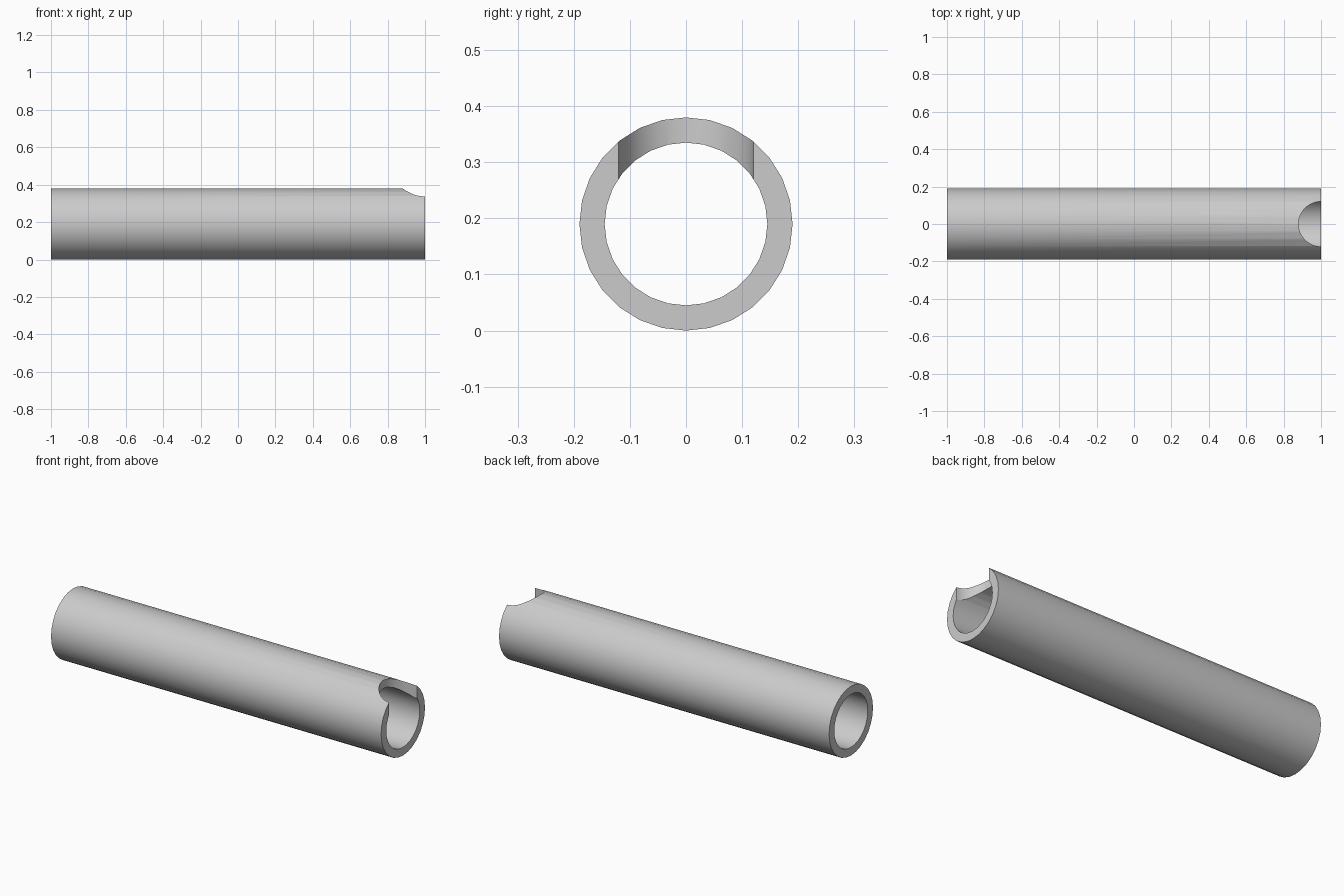
import bpy, bmesh, math
from mathutils import Vector

if "Cube" in bpy.data.objects:
    bpy.data.objects.remove(bpy.data.objects["Cube"], do_unlink=True)

OUTER, INNER, HALF = 0.19, 0.145, 1.0
SIDES = 28
NOTCH = 0.12

# Plain grey material
grey = bpy.data.materials.new("plain grey")
grey.use_nodes = True
colour = (0.6, 0.6, 0.6, 1)
grey.diffuse_color = colour
grey.node_tree.nodes["Principled BSDF"].inputs["Base Color"].default_value = colour

# Tube: a rectangular wall section spun around the x axis
bm = bmesh.new()
section = [(-HALF, INNER), (HALF, INNER), (HALF, OUTER), (-HALF, OUTER)]
verts = [bm.verts.new((x, 0, r)) for x, r in section]
edges = [bm.edges.new((verts[i], verts[(i + 1) % 4])) for i in range(4)]
bmesh.ops.spin(bm, geom=verts + edges, cent=(0, 0, 0), axis=(1, 0, 0),
               angle=math.tau, steps=SIDES)
bmesh.ops.remove_doubles(bm, verts=bm.verts, dist=0.0001)
bmesh.ops.recalc_face_normals(bm, faces=bm.faces)
bmesh.ops.translate(bm, verts=bm.verts, vec=Vector((0, 0, OUTER)))
mesh = bpy.data.meshes.new("tube")
bm.to_mesh(mesh)
bm.free()
tube = bpy.data.objects.new("tube", mesh)
bpy.context.collection.objects.link(tube)
mesh.materials.append(grey)

# Round notch through the upper wall at the left end
bpy.ops.mesh.primitive_cylinder_add(vertices=48, radius=NOTCH, depth=0.4,
                                    location=(HALF, 0, OUTER + 0.2))
cutter = bpy.context.object
cutter.name = "notch_cutter"
cutter.hide_render = True
cutter.data.materials.append(grey)

cut = tube.modifiers.new("notch", "BOOLEAN")
cut.operation = "DIFFERENCE"
cut.solver = "EXACT"
cut.object = cutter

bpy.ops.object.select_all(action="DESELECT")
tube.select_set(True)
bpy.context.view_layer.objects.active = tube
bpy.ops.object.modifier_apply(modifier=cut.name)
bpy.data.objects.remove(cutter, do_unlink=True)

# Smooth walls with crisp rims
bpy.ops.object.shade_smooth_by_angle(angle=math.radians(30))
